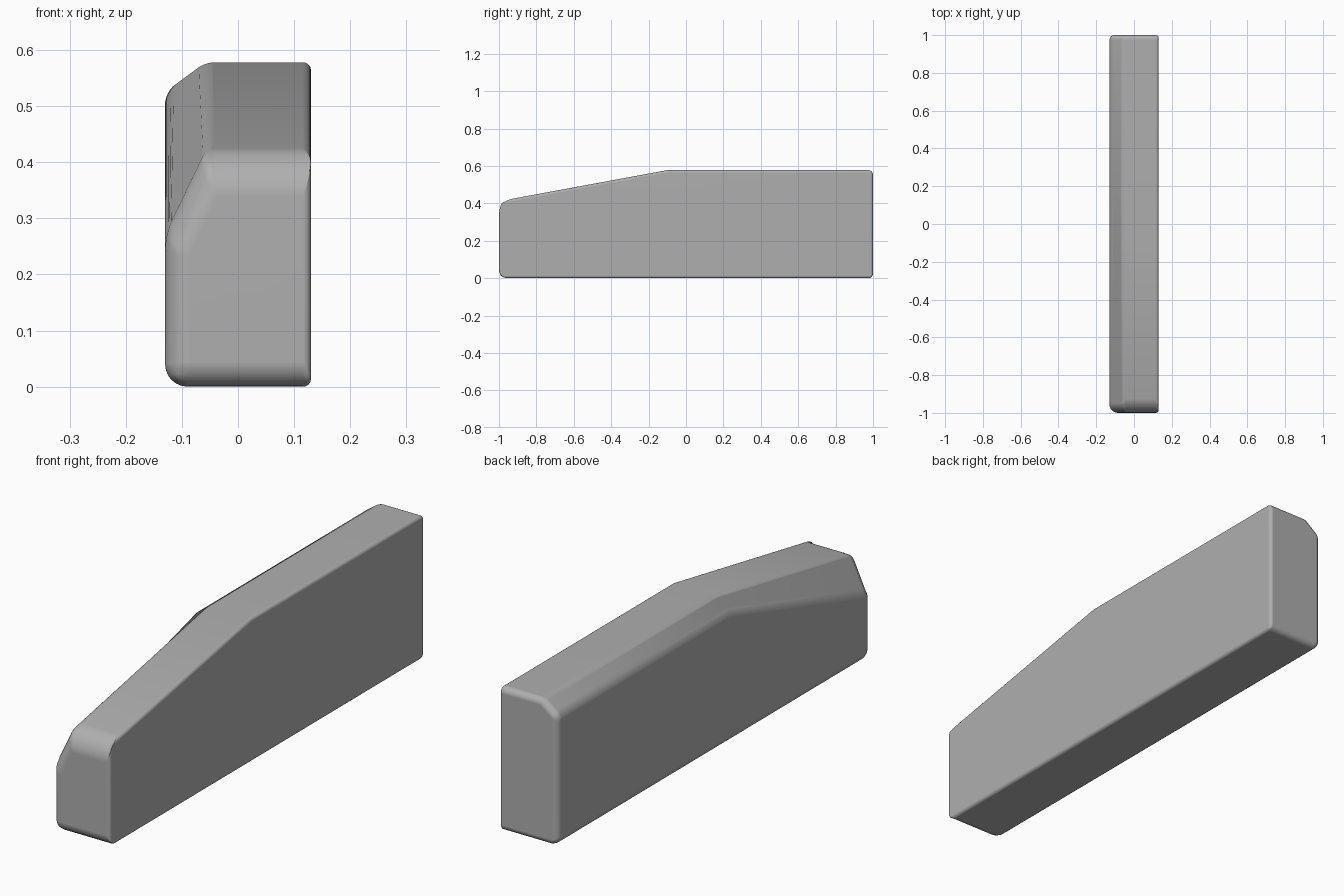
import bpy, bmesh

if "Cube" in bpy.data.objects:
    bpy.data.objects.remove(bpy.data.objects["Cube"])

# Cross-section stations along the body: y, top height, lower end of the corner slope
stations = [(-1.0, 0.412, 0.255), (-0.1, 0.578, 0.525), (1.0, 0.578, 0.525)]
L, R, S = -0.13, 0.13, -0.058   # left side, right side, start of corner slope

bm = bmesh.new()
low, slope, crest, top = [], [], [], []
for y, zt, zs in stations:
    slope.append(bm.verts.new((L, y, zs)))
    crest.append(bm.verts.new((S, y, zt)))
    top.append(bm.verts.new((R, y, zt)))
for y in (-1, 1):
    low.append((bm.verts.new((L, y, 0)), bm.verts.new((R, y, 0))))
(fl, fr), (bl, br) = low

# End caps, sides, underside and upper strips
bm.faces.new((fl, fr, top[0], crest[0], slope[0]))
bm.faces.new((br, bl, slope[2], crest[2], top[2]))
bm.faces.new((fr, br, top[2], top[1], top[0]))
bm.faces.new((bl, fl, slope[0], slope[1], slope[2]))
bm.faces.new((fl, bl, br, fr))
for i in range(2):
    bm.faces.new((crest[i], top[i], top[i + 1], crest[i + 1]))
    bm.faces.new((slope[i], crest[i], crest[i + 1], slope[i + 1]))
bmesh.ops.recalc_face_normals(bm, faces=bm.faces)

# Edge rounding: large at the front and left, tight at the right and back
UNIT = 0.07
weights = bm.edges.layers.float.new("bevel_weight_edge")


def rounding(edge):
    a, b = (v.co for v in edge.verts)

    def on(axis, value):
        return all(abs(v[axis] - value) < 1e-4 for v in (a, b))

    if on(1, -0.1):
        return 0
    if on(0, R):
        return 0.014
    if on(1, -1):
        if on(2, 0) or on(0, L):
            return 0.045
        return 0.075 if abs(a.z - b.z) < 1e-4 else 0.05
    if on(1, 1):
        return 0.025
    if on(0, S):
        return 0.015
    return 0.04 if on(2, 0) else 0.025


for e in bm.edges:
    e[weights] = rounding(e) / UNIT

mesh = bpy.data.meshes.new("padded_arm")
bm.to_mesh(mesh)
bm.free()
body = bpy.data.objects.new("padded_arm", mesh)
bpy.context.collection.objects.link(body)
for p in mesh.polygons:
    p.use_smooth = True

# Mid grey surface
grey = bpy.data.materials.new("mid_grey")
grey.diffuse_color = (0.43, 0.43, 0.43, 1)
grey.use_nodes = True
grey.node_tree.nodes["Principled BSDF"].inputs["Base Color"].default_value = grey.diffuse_color
mesh.materials.append(grey)

bevel = body.modifiers.new("Rounding", 'BEVEL')
bevel.limit_method = 'WEIGHT'
bevel.width = UNIT
bevel.segments = 6
bevel.use_clamp_overlap = False
normals = body.modifiers.new("Normals", 'WEIGHTED_NORMAL')
normals.weight = 60
